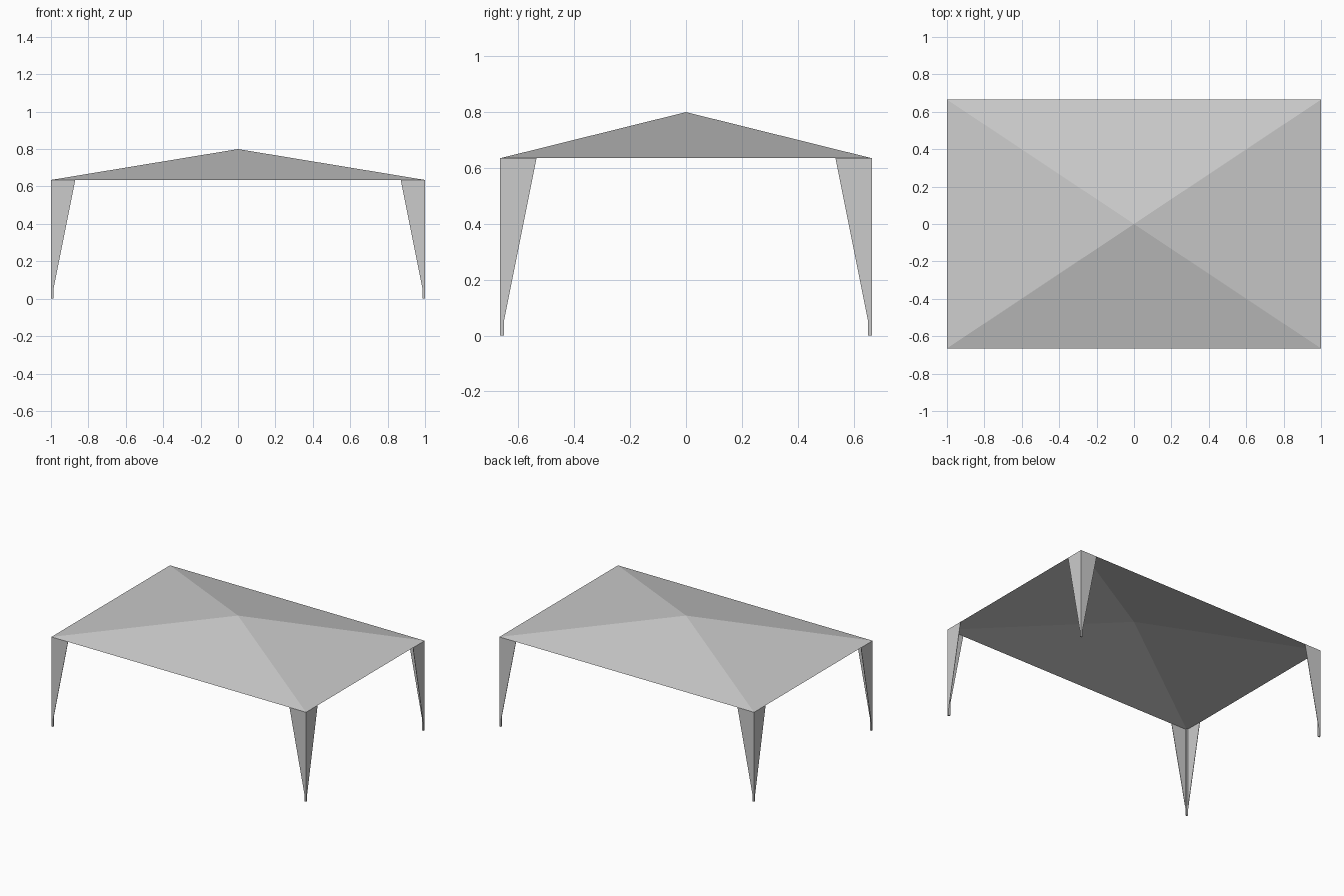
import bpy

cube = bpy.data.objects.get("Cube")
if cube:
    bpy.data.objects.remove(cube, do_unlink=True)

HX, HY = 1.0, 0.665        # half footprint
EAVE, APEX = 0.635, 0.80   # roof heights
POST = 0.013               # post width
PANEL = 0.13               # panel width at the eave
SHEET = 0.003              # cloth thickness

grey = bpy.data.materials.new("light_grey_canvas")
grey.use_nodes = True
colour = (0.6, 0.6, 0.6, 1)
grey.diffuse_color = colour
grey.node_tree.nodes["Principled BSDF"].inputs["Base Color"].default_value = colour


def make(name, verts, faces):
    mesh = bpy.data.meshes.new(name)
    mesh.from_pydata(verts, [], faces)
    mesh.materials.append(grey)
    obj = bpy.data.objects.new(name, mesh)
    bpy.context.collection.objects.link(obj)
    return obj


def prism(name, near, far, flip):
    """Solid between two matching outlines."""
    n = len(near)
    faces = [tuple(range(n))[::-1], tuple(range(n, 2 * n))]
    faces += [(i, (i + 1) % n, n + (i + 1) % n, n + i) for i in range(n)]
    if flip:
        faces = [f[::-1] for f in faces]
    return make(name, near + far, faces)


# Hollow pyramid roof: outer and lower lining slopes share the eaves
corners = [(-HX, -HY, EAVE), (HX, -HY, EAVE), (HX, HY, EAVE), (-HX, HY, EAVE)]
outer = [(i, (i + 1) % 4, 4) for i in range(4)]
lining = [((i + 1) % 4, i, 5) for i in range(4)]
make("canopy_roof", corners + [(0, 0, APEX), (0, 0, APEX - 0.03)], outer + lining)

# Panel outline: (distance in from the corner, height)
outline = [(0, 0.05), (POST, 0.05), (PANEL, EAVE), (0, EAVE)]
square = [(0, 0), (POST, 0), (POST, POST), (0, POST)]

for sx, side in ((1, "left"), (-1, "right")):
    for sy, end in ((-1, "front"), (1, "back")):
        def at(u, v, z):
            return (sx * (HX - u), sy * (HY - v), z)

        tag = f"{end}_{side}"
        mirrored = sx * sy < 0
        # Slim corner post
        prism(f"{tag}_post", [at(u, v, 0) for u, v in square],
              [at(u, v, EAVE) for u, v in square], mirrored)
        # Tapered cloth panels along both sides of the corner
        prism(f"{tag}_end_panel", [at(d, 0, z) for d, z in outline],
              [at(d, SHEET, z) for d, z in outline], not mirrored)
        prism(f"{tag}_side_panel", [at(0, d, z) for d, z in outline],
              [at(SHEET, d, z) for d, z in outline], mirrored)
